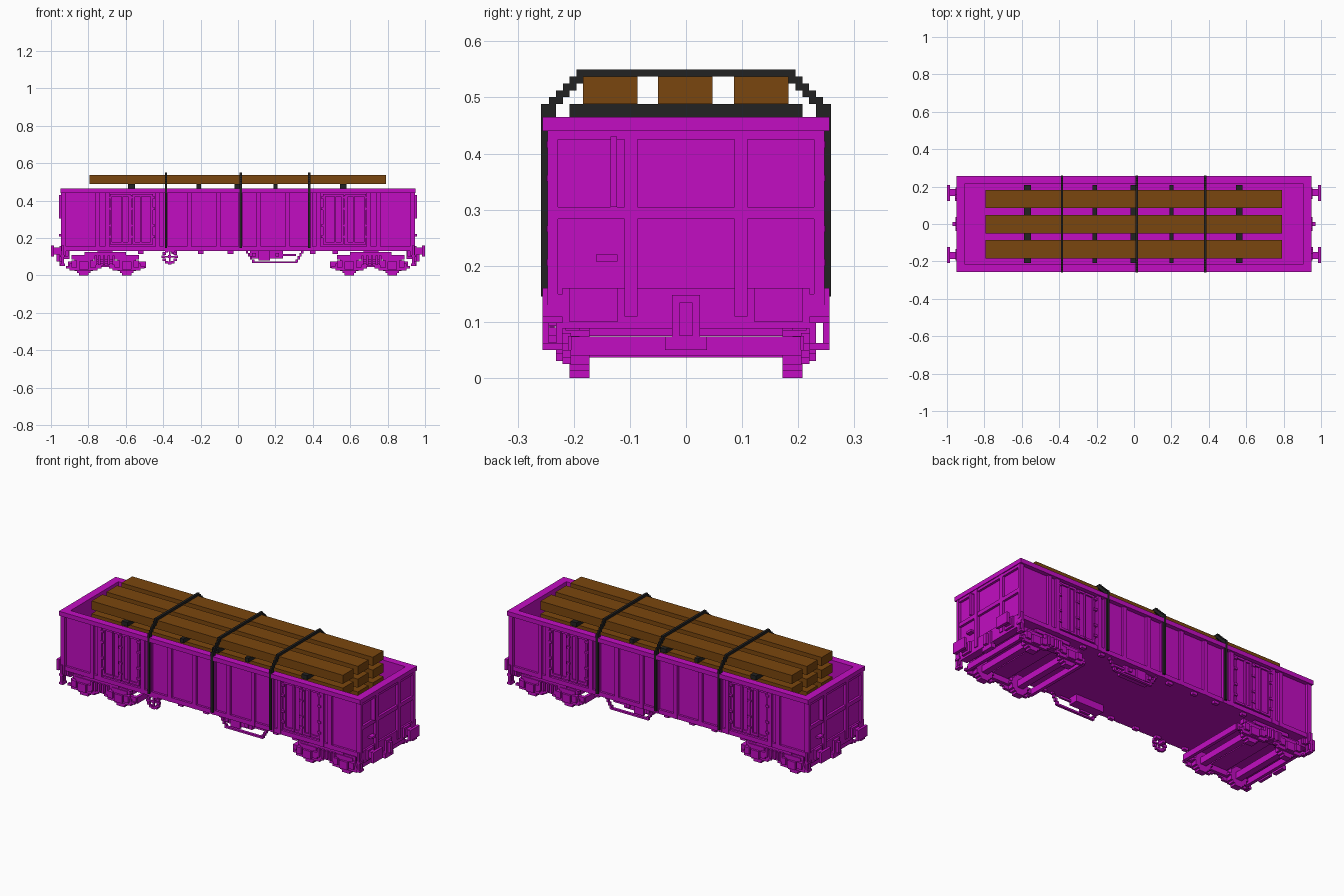
import bpy, bmesh, math
from mathutils import Matrix, Vector

if "Cube" in bpy.data.objects:
    bpy.data.objects.remove(bpy.data.objects["Cube"], do_unlink=True)

V = 0.0122  # size of one block step


def material(name, rgb):
    m = bpy.data.materials.new(name)
    m.use_nodes = True
    m.diffuse_color = (*rgb, 1)
    b = m.node_tree.nodes["Principled BSDF"]
    b.inputs["Base Color"].default_value = (*rgb, 1)
    b.inputs["Roughness"].default_value = 0.8
    return m


MAGENTA = material("magenta paint", (0.54, 0.004, 0.54))
BROWN = material("brown timber", (0.195, 0.061, 0.0044))
BLACK = material("black webbing", (0.016, 0.016, 0.016))


def build(name, boxes, mat=MAGENTA):
    """One object from boxes given as (x0, x1, y0, y1, z0, z1)."""
    bm = bmesh.new()
    for x0, x1, y0, y1, z0, z1 in boxes:
        size = (abs(x1 - x0), abs(y1 - y0), abs(z1 - z0))
        mid = Vector((x0 + x1, y0 + y1, z0 + z1)) / 2
        bmesh.ops.create_cube(bm, size=1, matrix=Matrix.Translation(mid) @ Matrix.Diagonal((*size, 1)))
    me = bpy.data.meshes.new(name)
    bm.to_mesh(me)
    bm.free()
    me.materials.append(mat)
    ob = bpy.data.objects.new(name, me)
    bpy.context.collection.objects.link(ob)
    return ob


def flip(boxes, sx, sy):
    return [(a * sx, b * sx, c * sy, d * sy, e, f) for a, b, c, d, e, f in boxes]


def both_sides(boxes):
    return boxes + flip(boxes, 1, -1)


def four_way(boxes):
    return both_sides(boxes + flip(boxes, -1, 1))


def disc(cx, cz, r, y0, y1):
    """Stepped round plate made of stacked rows."""
    n = round(2 * r / V)
    rows = []
    for i in range(n):
        z = -r + (i + 0.5) * 2 * r / n
        w = max(V, round(math.sqrt(r * r - z * z) / V) * V)
        rows.append((cx - w, cx + w, y0, y1, cz + z - r / n, cz + z + r / n))
    return rows


def frame(x0, x1, y0, y1, z0, z1, t=V):
    """Rectangular outline in the xz plane."""
    return [(x0, x1, y0, y1, z1 - t, z1), (x0, x1, y0, y1, z0, z0 + t),
            (x0, x0 + t, y0, y1, z0 + t, z1 - t), (x1 - t, x1, y0, y1, z0 + t, z1 - t)]


# Open box body
build("floor", [(-0.93, 0.93, -0.232, 0.232, 0.13, 0.165)])
build("side_walls", both_sides([(-0.93, 0.93, 0.215, 0.232, 0.13, 0.45)]))
build("end_walls", flip(e := [(0.905, 0.932, -0.232, 0.232, 0.10, 0.45)], -1, 1) + e)
build("top_rim", both_sides([(-0.95, 0.95, 0.215, 0.256, 0.44, 0.465)])
      + [(s * 0.905, s * 0.95, -0.22, 0.22, 0.44, 0.465) for s in (-1, 1)])
build("side_sill", both_sides([(-0.94, 0.94, 0.228, 0.2445, 0.13, 0.155)]))

# Vertical ribs along both sides
ribs = [-0.935, -0.75, -0.70, -0.43, -0.385, -0.26, -0.105, 0.015,
        0.11, 0.265, 0.385, 0.43, 0.70, 0.75, 0.935]
build("side_ribs", both_sides([(x - 0.012, x + 0.012, 0.23, 0.2465, 0.13, 0.442) for x in ribs]))
build("rib_feet", both_sides([(x - 0.015, x + 0.015, 0.215, 0.235, 0.115, 0.135)
                              for x in (-0.34, -0.20, -0.04, 0.40, 0.52, -0.52)]))

# Double doors with hinges and lock bars
door = []
for x0, x1 in ((0.455, 0.564), (0.576, 0.685)):
    door += frame(x0, x1, 0.23, 0.2405, 0.165, 0.435)
for x in (0.52, 0.57, 0.62):
    door.append((x - 0.004, x + 0.004, 0.23, 0.2445, 0.165, 0.43))
for z in (0.20, 0.26, 0.35, 0.41):
    door.append((0.56, 0.58, 0.23, 0.2485, z, z + V))
    for x in (0.455, 0.685):
        door.append((x - 0.01, x + 0.01, 0.23, 0.2485, z, z + V))
build("side_doors", four_way(door))

# End wall framing, handrail and plates
end = [(0.93, 0.945, -0.2445, 0.2445, 0.283, 0.305),
       (0.93, 0.945, -0.2445, 0.2445, 0.425, 0.442),
       (0.93, 0.942, -0.2445, 0.2445, 0.10, 0.115),
       (0.93, 0.957, -0.135, -0.123, 0.305, 0.43),
       (0.93, 0.957, -0.16, -0.122, 0.208, 0.22)]
for s in (-1, 1):
    end += [(0.93, 0.947, s * 0.086, s * 0.11, 0.11, 0.44),
            (0.92, 0.945, s * 0.228, s * 0.2465, 0.10, 0.442)]
build("end_framing", end + flip(end, -1, -1))

# Headstock, drawgear, buffers, corner steps
build("headstocks", flip(h := [(0.90, 0.942, -0.22, 0.22, 0.088, 0.16)], -1, 1) + h)
hook = [(0.93, 0.955, -0.025, 0.025, 0.072, 0.148), (0.95, 0.97, -0.012, 0.012, 0.075, 0.135),
        (0.93, 0.955, -0.037, 0.037, 0.05, 0.074)]
build("coupler_hooks", hook + flip(hook, -1, 1))
build("buffers", four_way([(0.93, 0.955, 0.135, 0.195, 0.10, 0.158), (0.95, 0.987, 0.15, 0.187, 0.112, 0.148),
                           (0.984, 1.0, 0.122, 0.208, 0.10, 0.16)]))
build("corner_steps", four_way([(0.93, 0.943, 0.22, 0.232, 0.05, 0.15), (0.93, 0.943, 0.244, 0.256, 0.05, 0.16),
                                (0.925, 0.948, 0.22, 0.256, 0.05, 0.062), (0.925, 0.948, 0.22, 0.256, 0.098, 0.11)]))

# Two bogies with four wheels each
wheels, axles, frames = [], [], []
for x in (0.595, 0.825):
    wheels += disc(x, 0.055, 0.055, 0.172, 0.208)
    axles.append((x - 0.018, x + 0.018, 0, 0.175, 0.037, 0.074))
    # stepped axlebox with spring seats on either side
    frames += [(x - 0.095, x + 0.095, 0.205, 0.22, 0.037, 0.05),
               (x - 0.075, x + 0.075, 0.205, 0.22, 0.025, 0.062),
               (x - 0.05, x + 0.05, 0.205, 0.22, 0.062, 0.10),
               (x - 0.025, x + 0.025, 0.205, 0.232, 0.03, 0.075)]
    for s in (-1, 1):
        frames.append((x + s * 0.035, x + s * 0.065, 0.205, 0.232, 0.043, 0.08))
frames += [(0.53, 0.89, 0.19, 0.215, 0.085, 0.11), (0.60, 0.82, 0.195, 0.22, 0.105, 0.125),
           (0.655, 0.765, 0.205, 0.222, 0.05, 0.062)]
frames += [(x, x + V, 0.205, 0.232, 0.055, 0.105) for x in (0.66, 0.685, 0.71, 0.735, 0.755)]
build("bogie_wheels", four_way(wheels))
build("bogie_axles", four_way(axles))
build("bogie_side_frames", four_way(frames))
cross = [(0.66, 0.76, -0.20, 0.20, 0.075, 0.10), (0.67, 0.75, -0.06, 0.06, 0.09, 0.135)]
for x in (0.50, 0.90):
    cross.append((x - 0.009, x + 0.009, -0.205, 0.205, 0.04, 0.074))
build("bogie_bolsters", cross + flip(cross, -1, 1))
build("bogie_end_arms", four_way([(0.495, 0.905, 0.19, 0.21, 0.045, 0.075)]))

# Underframe gear: equipment box with stepped guard loop, brake wheel
gear = [(0.065, 0.24, 0.16, 0.215, 0.09, 0.135), (0.11, 0.17, 0.21, 0.225, 0.08, 0.13),
        (0.075, 0.095, 0.21, 0.225, 0.10, 0.12), (0.20, 0.22, 0.21, 0.225, 0.10, 0.12),
        (0.24, 0.31, 0.20, 0.212, 0.103, 0.115), (0.075, 0.315, 0.215, 0.23, 0.065, 0.075)]
for i in range(4):
    z = 0.068 + i * 0.0165
    x = 0.308 + i * 0.010
    gear += [(x, x + V, 0.215, 0.23, z, z + 0.018), (0.075 - i * 0.011, 0.087 - i * 0.011, 0.215, 0.23, z, z + 0.018)]
build("underframe_gear", both_sides(gear))
rim = []
for k in range(12):
    a = k * math.tau / 12
    x, z = -0.365 + 0.034 * math.cos(a), 0.10 + 0.034 * math.sin(a)
    rim.append((x - 0.009, x + 0.009, -0.245, -0.232, z - 0.007, z + 0.007))
rim += [(-0.395, -0.335, -0.243, -0.234, 0.096, 0.104), (-0.369, -0.361, -0.243, -0.234, 0.07, 0.13),
        (-0.373, -0.357, -0.245, -0.20, 0.092, 0.108)]
build("brake_wheel", rim)

# Timber load stacked on spacers
beams, spacers = [], []
for k in range(5):
    z = 0.488 - 0.073 * k
    beams += [(-0.795, 0.79, y - 0.0485, y + 0.0485, z, z + 0.049) for y in (-0.135, -0.001, 0.134)]
    spacers += [(x - w, x + w, -0.208, 0.208, z - 0.024, z)
                for x, w in ((-0.57, 0.018), (-0.21, 0.011), (0, 0.018), (0.20, 0.011), (0.563, 0.018))]
build("timber_beams", beams, BROWN)
build("timber_spacers", spacers, BLACK)

# Tie-down straps stepping over the load and down the sides
straps = []
for x in (-0.385, 0.015, 0.382):
    a, b = x - 0.0065, x + 0.0065
    straps.append((a, b, -0.195, 0.195, 0.537, 0.55))
    side = [(a, b, 0.243, 0.258, 0.145, 0.488), (a, b, 0.232, 0.256, 0.465, 0.488)]
    for i in range(4):
        y, z = 0.183 + i * V, 0.537 - i * V
        side.append((a, b, y, y + 2 * V, z - V, z))
    straps += both_sides(side)
build("tie_straps", straps, BLACK)
